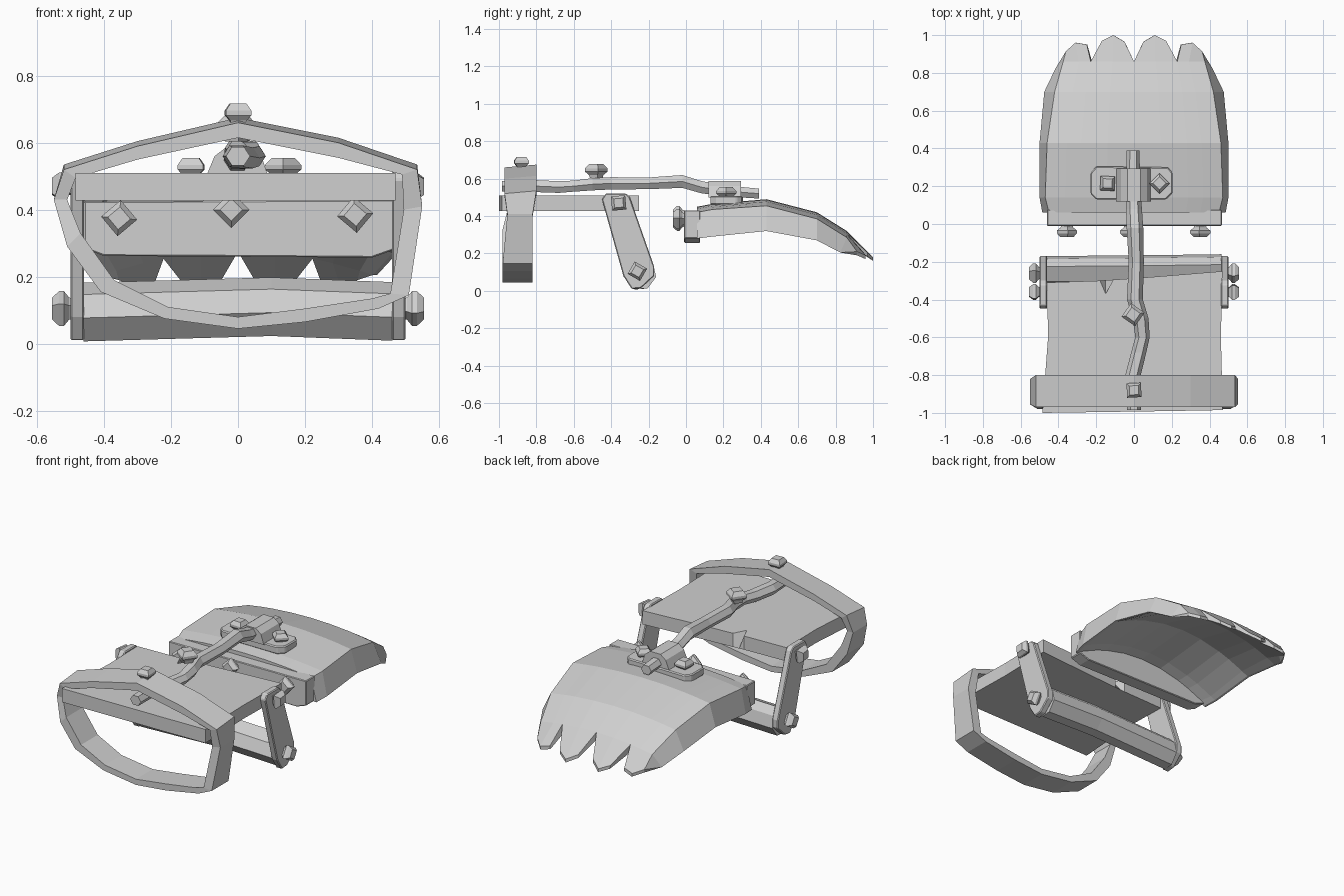
import bpy, bmesh, math
from mathutils import Vector, Matrix

if "Cube" in bpy.data.objects:
    bpy.data.objects.remove(bpy.data.objects["Cube"])

metal = bpy.data.materials.new("grey_metal")
metal.diffuse_color = (0.63, 0.63, 0.63, 1)
metal.use_nodes = True
metal.node_tree.nodes["Principled BSDF"].inputs["Base Color"].default_value = metal.diffuse_color


def make(name, verts, faces):
    bm = bmesh.new()
    vs = [bm.verts.new(v) for v in verts]
    for f in faces:
        bm.faces.new([vs[i] for i in f])
    bmesh.ops.recalc_face_normals(bm, faces=bm.faces)
    me = bpy.data.meshes.new(name)
    bm.to_mesh(me)
    bm.free()
    me.materials.append(metal)
    ob = bpy.data.objects.new(name, me)
    bpy.context.collection.objects.link(ob)
    return ob


def loft(name, rings, closed=False):
    """Join rings of equal point count into a skin."""
    n, m = len(rings[0]), len(rings)
    faces = []
    for i in range(m if closed else m - 1):
        k = (i + 1) % m
        for j in range(n):
            l = (j + 1) % n
            faces.append((i * n + j, i * n + l, k * n + l, k * n + j))
    if not closed:
        faces += [tuple(range(n))[::-1], tuple(range((m - 1) * n, m * n))]
    return make(name, [p for r in rings for p in r], faces)


def prism(name, pts, axis, a, b, bevel=0):
    place = {'x': lambda p, t: (t, p[0], p[1]),
             'y': lambda p, t: (p[0], t, p[1]),
             'z': lambda p, t: (p[0], p[1], t)}[axis]
    ob = loft(name, [[place(p, t) for p in pts] for t in (a, b)])
    if bevel:
        mod = ob.modifiers.new("chamfer", 'BEVEL')
        mod.width, mod.segments = bevel, 1
    return ob


def bolt(name, pos, direction, turn=0, s=1.0):
    """Four-sided stud with a chamfered head."""
    rot = Vector(direction).to_track_quat('Z', 'Y').to_matrix() @ Matrix.Rotation(math.radians(turn), 3, 'Z')
    rings = []
    for r, h in ((.03, -.01), (.034, .004), (.054, .02), (.054, .034), (.034, .055)):
        rings.append([Vector(pos) + rot @ Vector((r * s * math.cos(a), r * s * math.sin(a), h * s))
                      for a in (i * math.pi / 2 for i in range(4))])
    return loft(name, rings)


# Hooped cuff: outer and inner outlines, swept across its width
outer = [(0, .66), (.3, .60), (.535, .52), (.55, .41), (.51, .145), (.42, .105), (.2, .065), (0, .045),
         (-.22, .075), (-.41, .155), (-.51, .29), (-.55, .43), (-.52, .52), (-.3, .59)]
inner = [(0, .615), (.3, .555), (.49, .505), (.495, .40), (.455, .15), (.4, .135), (.2, .105), (0, .08),
         (-.21, .11), (-.37, .19), (-.47, .33), (-.51, .43), (-.485, .495), (-.3, .55)]
cuff = []
for (ox, oz), (ix, iz) in zip(outer, inner):
    y0, y1 = (-.97, -.80) if oz > .5 else (-.955, -.82) if oz > .35 else (-.98, -.82)
    lift = .015 if oz > .5 else 0
    cuff.append([(ox, y0, oz), (ox, y1, oz + lift), (ix, y1, iz + lift), (ix, y0, iz)])
loft("cuff_hoop", cuff, closed=True)

# Forearm plate: straight lower outline, chipped upper outline
lower = [(-.485, -1), (.2, -.99), (.47, -.985), (.46, -.6), (.468, -.25), (.1, -.28), (-.11, -.295),
         (-.15, -.297), (-.18, -.30), (-.46, -.31), (-.455, -.6)]
upper = [(x, -.37 if x == -.15 else y) for x, y in lower]
loft("forearm_plate", [[(x, y, z) for x, y in o] for o, z in ((lower, .427), (upper, .51))])

# Side arms and the cross bar between them
arm = [(-.45, .49), (-.43, .52), (-.32, .52), (-.3, .50), (-.17, .13), (-.17, .08),
       (-.24, .015), (-.29, .01), (-.335, .08)]
for side, s in (("left", -1), ("right", 1)):
    prism(side + "_arm", arm, 'x', s * .46, s * .50, .005)
    bolt(side + "_arm_upper_bolt", (s * .50, -.36, .47), (s, 0, 0), 50)
    bolt(side + "_arm_lower_bolt", (s * .50, -.26, .105), (s, 0, 0), 15)
ends = []
for x, dy, dz in ((-.462, -.005, -.008), (.1, 0, .008), (.462, .005, -.006)):
    ends.append([(x, y + dy, z + dz) for y, z in
                 ((-.33, .085), (-.27, .015), (-.21, .02), (-.165, .08), (-.18, .15), (-.22, .19), (-.30, .155))])
loft("cross_bar", ends)

# Knuckle bar with three studs
prism("knuckle_bar", [(-.46, .285), (-.4, .262), (0, .26), (.4, .257), (.465, .28), (.465, .43), (-.46, .425)],
      'y', -.01, .075, .004)
for i, (x, z) in enumerate(((-.355, .375), (-.02, .40), (.35, .385))):
    bolt("knuckle_bolt_%d" % i, (x, -.015, z), (0, -1, 0), 5 * (i - 1))

# Curved scoop: (y, centre z, shoulder x, shoulder z, rim x, rim z)
rows = [(.06, .45, .45, .42, .485, .28), (.14, .465, .47, .435, .5, .29), (.43, .49, .46, .455, .5, .32),
        (.70, .42, .42, .385, .475, .27), (.86, .32, .375, .285, .415, .205)]
half = (.11, .22, .28, .36)
cols = [-c for c in half[::-1]] + [0] + list(half)
top, under, faces = [], [], []
for y, zc, xs, zs, xr, zr in rows:
    line = [(-xr, y - .035 * (y > .8), zr)]
    line += [(c / .36 * xs, y, zc - (zc - zs) * (c / .36) ** 2) for c in cols]
    line.append((xr, y - .035 * (y > .8), zr))
    top += line
    # shallow arched underside
    under += [(x * .97, py, zr + (zc - .045 - zr) * (1 - (x / xr) ** 2)) for x, py, _ in line]
n = len(cols) + 2
for i in range(len(rows) - 1):
    for j in range(n - 1):
        a = i * n + j
        faces.append((a, a + 1, a + n + 1, a + n))
# Four rounded teeth on the leading edge
last = (len(rows) - 1) * n
inner_tooth = [(.05, .965, .21), (.11, 1, .18), (.17, .97, .205)]
outer_tooth = [(.25, .95, .205), (.31, .96, .19), (.36, .915, .21)]
for s in (-1, 1):
    for tooth, c in ((inner_tooth, 0), (outer_tooth, 2)):
        mid, k = last + n // 2, len(top)
        top += [(s * x, y, z) for x, y, z in tooth]
        under += [(s * x * .99, y, z - .02) for x, y, z in tooth]
        a, b, d = (mid + s * (c + q) for q in range(3))
        quads = [(a, b, k + 1, k), (b, d, k + 2, k + 1)]
        if c:
            quads = [(a, b, k + 1, k), (b, d, k + 2, k + 1), (d, d + s, k + 2)]
        faces += [f if s > 0 else f[::-1] for f in quads]
edges = {(f[i], f[(i + 1) % len(f)]) for f in faces for i in range(len(f))}
m = len(top)
walls = [(b, a, a + m, b + m) for a, b in edges if (b, a) not in edges]
make("scoop", top + under, faces + [tuple(i + m for i in f[::-1]) for f in faces] + walls)

# Crooked rod along the top
path = [(-.985, 0, .56, .036), (-.8, -.005, .56, .041), (-.68, .025, .555, .04), (-.6, .045, .56, .038),
        (-.5, .035, .57, .042), (-.4, .005, .575, .042), (-.2, .012, .575, .04), (-.02, .005, .585, .044),
        (.08, 0, .555, .042), (.2, -.005, .535, .038), (.39, -.005, .52, .034)]
loft("rod", [[(x + r * math.cos(a), y, z + r * .9 * math.sin(a)) for a in (k * math.pi / 3 for k in range(6))]
             for y, x, z, r in path])

# Clamp holding the rod on the scoop
prism("clamp_plate", [(-.2, .13), (.17, .13), (.205, .165), (.205, .27), (.18, .30), (-.2, .305), (-.23, .27),
                      (-.23, .16)], 'z', .46, .507, .006)
prism("clamp_saddle", [(-.095, .50), (-.07, .56), (-.035, .587), (.035, .587), (.07, .56), (.09, .50)],
      'y', .12, .295)
bolt("clamp_bolt_left", (-.14, .215, .50), (0, 0, 1), 42)
bolt("clamp_bolt_right", (.135, .215, .50), (0, 0, 1), 0)

# Studs on the cuff and the rod
bolt("cuff_bolt", (0, -.88, .662), (0, 0, 1), 48)
bolt("rod_bolt", (-.005, -.48, .615), (0, 0, 1), 10, 1.15)
